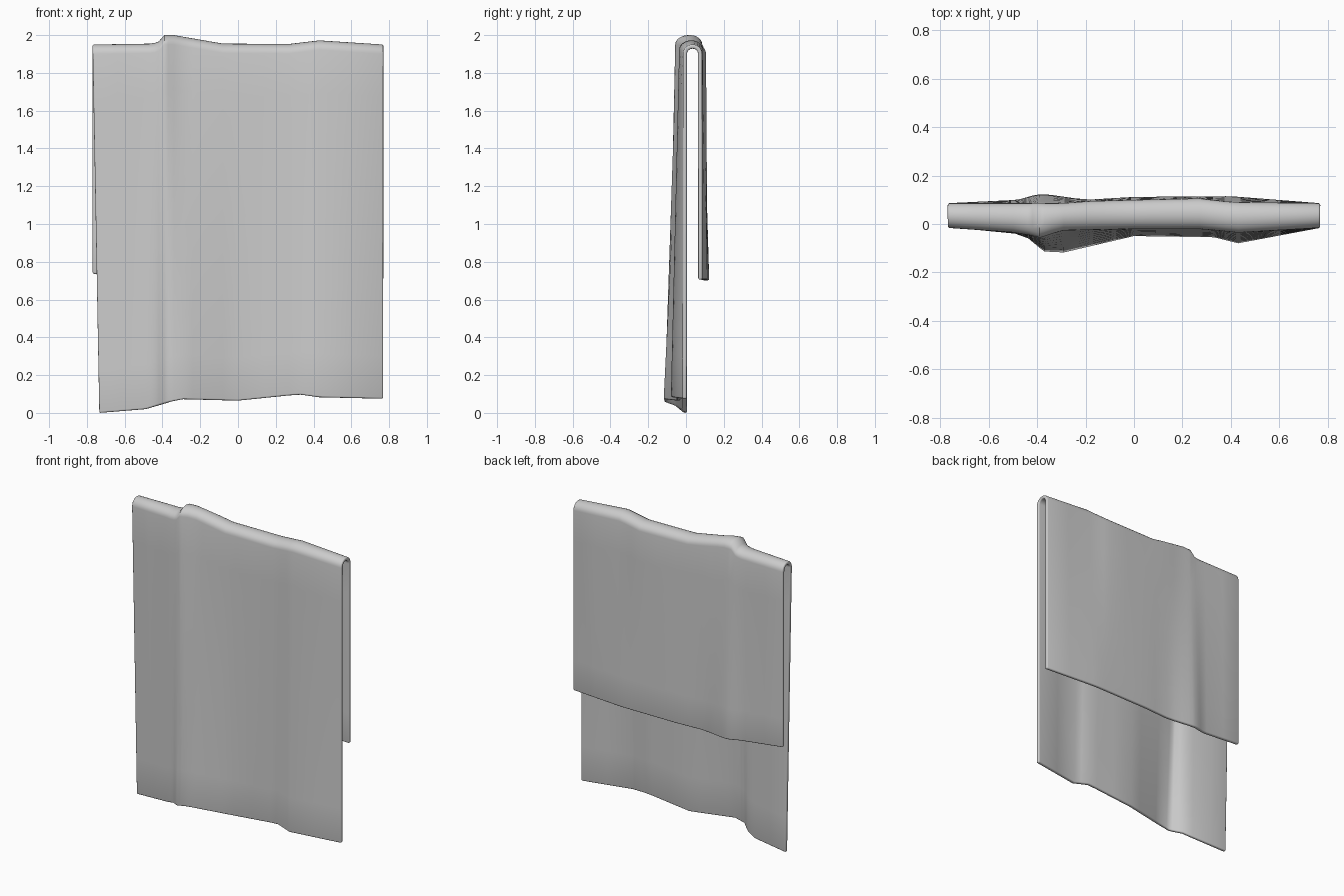
import bpy
import math

if "Cube" in bpy.data.objects:
    bpy.data.objects.remove(bpy.data.objects["Cube"])

# Outlines along x as (x, value) pairs, measured on the outer side of the cloth
FRONT_BOTTOM_Y = [(-.77, -.016), (-.5, -.04), (-.44, -.06), (-.37, -.114), (-.29, -.118),
                  (0, -.05), (.33, -.055), (.43, -.08), (.77, -.016)]
FRONT_TOP_Y = [(-.77, -.016), (-.5, -.035), (-.44, -.045), (-.39, -.057), (-.3, -.027),
               (0, -.021), (.28, -.021), (.43, -.036), (.77, -.016)]
BACK_TOP_Y = [(-.77, .086), (-.3, .086), (-.18, .095), (0, .1), (.27, .106), (.4, .091), (.77, .086)]
BACK_BOTTOM_Y = [(-.77, .086), (-.48, .1), (-.4, .123), (-.36, .123), (-.2, .1), (0, .112),
                 (.4, .115), (.77, .086)]
TOP_Z = [(-.77, 1.95), (-.45, 1.955), (-.42, 1.966), (-.39, 2), (-.34, 2), (-.08, 1.955),
         (.27, 1.953), (.43, 1.972), (.77, 1.95)]
FRONT_BOTTOM_Z = [(-.77, 0), (-.5, .02), (-.36, .06), (-.29, .073), (0, .065), (.32, .098),
                  (.43, .083), (.77, .075)]
BACK_BOTTOM_Z = [(-.77, .737), (-.5, .71), (-.37, .702), (.77, .706)]


def sample(points, x):
    for (x0, a), (x1, b) in zip(points, points[1:]):
        if x <= x1:
            return a + (b - a) * (x - x0) / (x1 - x0)
    return points[-1][1]


def column(x):
    """One strip of cloth: up the front, over the bar, down the back."""
    yf, yb = sample(FRONT_TOP_Y, x), sample(BACK_TOP_Y, x)
    top, rise = sample(TOP_Z, x), 0.05
    shoulder = top - rise
    y0, z0 = sample(FRONT_BOTTOM_Y, x), sample(FRONT_BOTTOM_Z, x)
    y1, z1 = sample(BACK_BOTTOM_Y, x), sample(BACK_BOTTOM_Z, x)
    pts = []
    for k in range(8):
        t = k / 8
        taper = .035 * (1 - t) * max(0, min(1, (-x - .4) / .37))
        pts.append((x + taper, y0 + (yf - y0) * t, z0 + (shoulder - z0) * t))
    for k in range(13):
        a = math.pi * k / 12
        pts.append((x, (yf + yb) / 2 - (yb - yf) / 2 * math.cos(a), shoulder + rise * math.sin(a)))
    for k in range(1, 7):
        t = k / 6
        pts.append((x, yb + (y1 - yb) * t, shoulder + (z1 - shoulder) * t))
    return pts


# Columns at every bend of the outlines
xs = [-.77, -.64, -.5, -.47, -.44, -.42, -.39, -.37, -.34, -.29, -.24, -.18, -.08, 0,
      .14, .27, .33, .38, .43, .6, .77]
verts, faces = [], []
for x in xs:
    verts += column(x)
n = len(verts) // len(xs)
for i in range(len(xs) - 1):
    for j in range(n - 1):
        a = i * n + j
        faces.append((a, a + n, a + n + 1, a + 1))

# Draped towel
mesh = bpy.data.meshes.new("draped_towel")
mesh.from_pydata(verts, [], faces)
towel = bpy.data.objects.new("draped_towel", mesh)
bpy.context.collection.objects.link(towel)

# Cloth thickness and rounded hems
solid = towel.modifiers.new("thickness", 'SOLIDIFY')
solid.thickness = 0.022
solid.offset = -1
bevel = towel.modifiers.new("hem", 'BEVEL')
bevel.width = 0.008
bevel.segments = 3
bevel.limit_method = 'ANGLE'
bevel.angle_limit = math.radians(60)

bpy.context.view_layer.objects.active = towel
towel.select_set(True)
bpy.ops.object.shade_smooth_by_angle(angle=math.radians(50))
